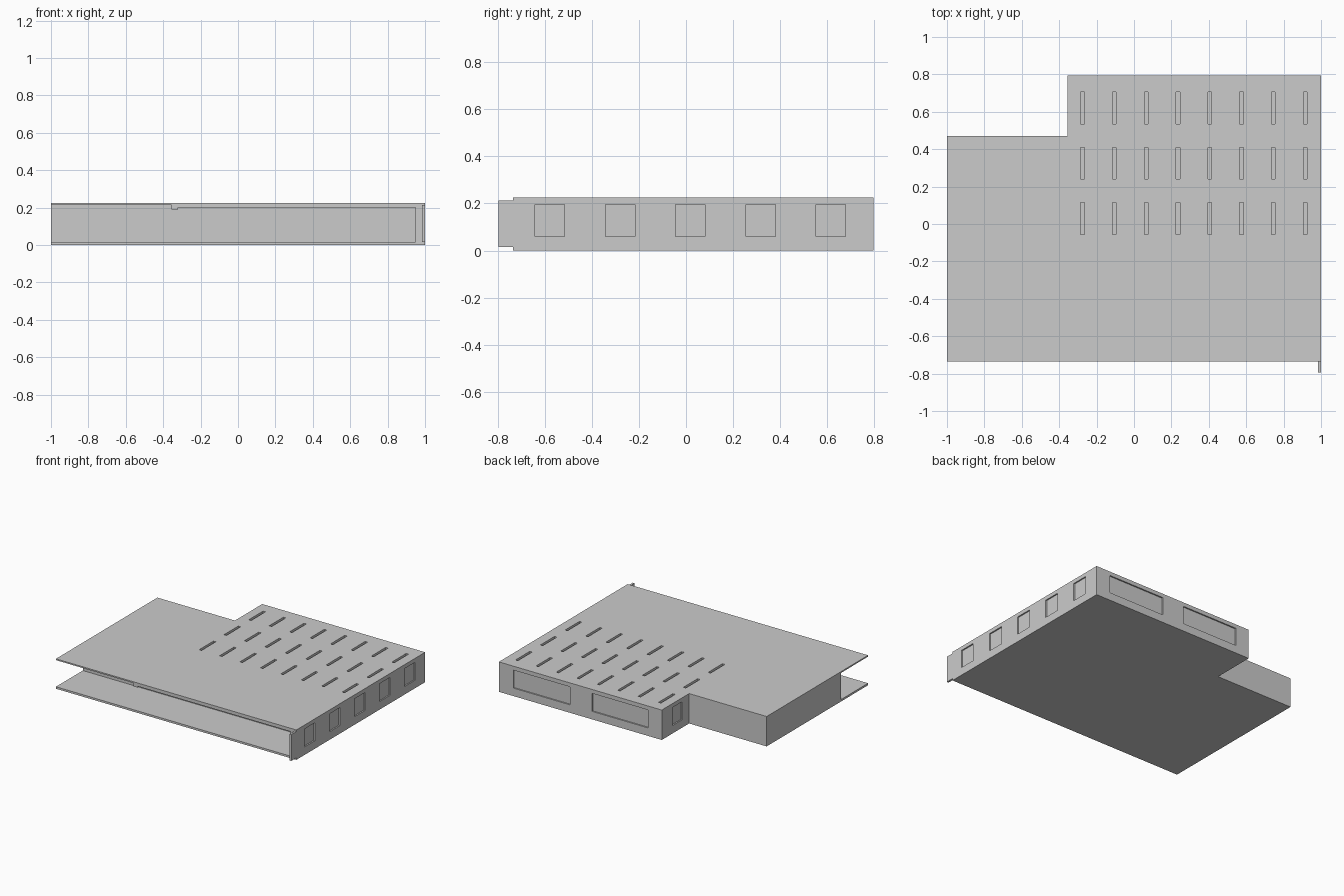
import bpy, bmesh
from mathutils import Vector

if "Cube" in bpy.data.objects:
    bpy.data.objects.remove(bpy.data.objects["Cube"])


def prism(bm, pts, direction):
    """Closed prism: polygon of 3D points swept along a direction."""
    a = [bm.verts.new(p) for p in pts]
    b = [bm.verts.new(Vector(p) + Vector(direction)) for p in pts]
    n = len(pts)
    bm.faces.new(a)
    bm.faces.new(b[::-1])
    for i in range(n):
        bm.faces.new((a[i], b[i], b[(i + 1) % n], a[(i + 1) % n]))


def box(bm, x0, x1, y0, y1, z0, z1):
    prism(bm, [(x0, y0, z0), (x1, y0, z0), (x1, y1, z0), (x0, y1, z0)], (0, 0, z1 - z0))


def finish(bm, name):
    bmesh.ops.recalc_face_normals(bm, faces=bm.faces)
    me = bpy.data.meshes.new(name)
    bm.to_mesh(me)
    bm.free()
    ob = bpy.data.objects.new(name, me)
    bpy.context.collection.objects.link(ob)
    return ob


H, FRONT, BACK = 0.225, -0.735, 0.795
STEP_X, STEP_Y = -0.355, 0.47

# L-shaped casing
bm = bmesh.new()
plan = [(-1, FRONT), (1, FRONT), (1, BACK), (STEP_X, BACK), (STEP_X, STEP_Y), (-1, STEP_Y)]
prism(bm, [(x, y, 0) for x, y in plan], (0, 0, H))
casing = finish(bm, "casing")

# Cutters: front recess, vent slots, shallow side panels
bm = bmesh.new()
recess = [(-1.1, 0.015), (0.95, 0.015), (0.95, 0.2), (-0.32, 0.2),
          (-0.32, 0.19), (STEP_X, 0.19), (STEP_X, 0.215), (-1.1, 0.215)]
prism(bm, [(x, -0.9, z) for x, z in recess], (0, 0.9 - 0.416, 0))

# Roof vents, eight columns by three rows
for i in range(8):
    x = -0.275 + 0.17 * i
    for y in (-0.055, 0.24, 0.535):
        box(bm, x - 0.01, x + 0.01, y, y + 0.17, H - 0.018, H + 0.05)

# Recessed panels on the right, back and step walls
Z0, Z1, D = 0.06, 0.195, 0.01
for i in range(5):
    y = -0.64 + 0.298 * i
    box(bm, 1 - D, 1.05, y, y + 0.125, Z0, Z1)
for x0, x1 in ((-0.24, 0.225), (0.41, 0.88)):
    box(bm, x0, x1, BACK - D, BACK + 0.05, Z0, Z1)
box(bm, STEP_X - 0.05, STEP_X + D, 0.555, 0.665, Z0, Z1)
cutter = finish(bm, "cutter")
cutter.hide_render = True
cutter.display_type = 'WIRE'

mod = casing.modifiers.new("cuts", 'BOOLEAN')
mod.operation = 'DIFFERENCE'
mod.solver = 'EXACT'
mod.object = cutter

# Thin tab projecting from the front right corner
bm = bmesh.new()
box(bm, 0.985, 1.0, -0.795, FRONT, 0.015, 0.213)
finish(bm, "front_tab")
